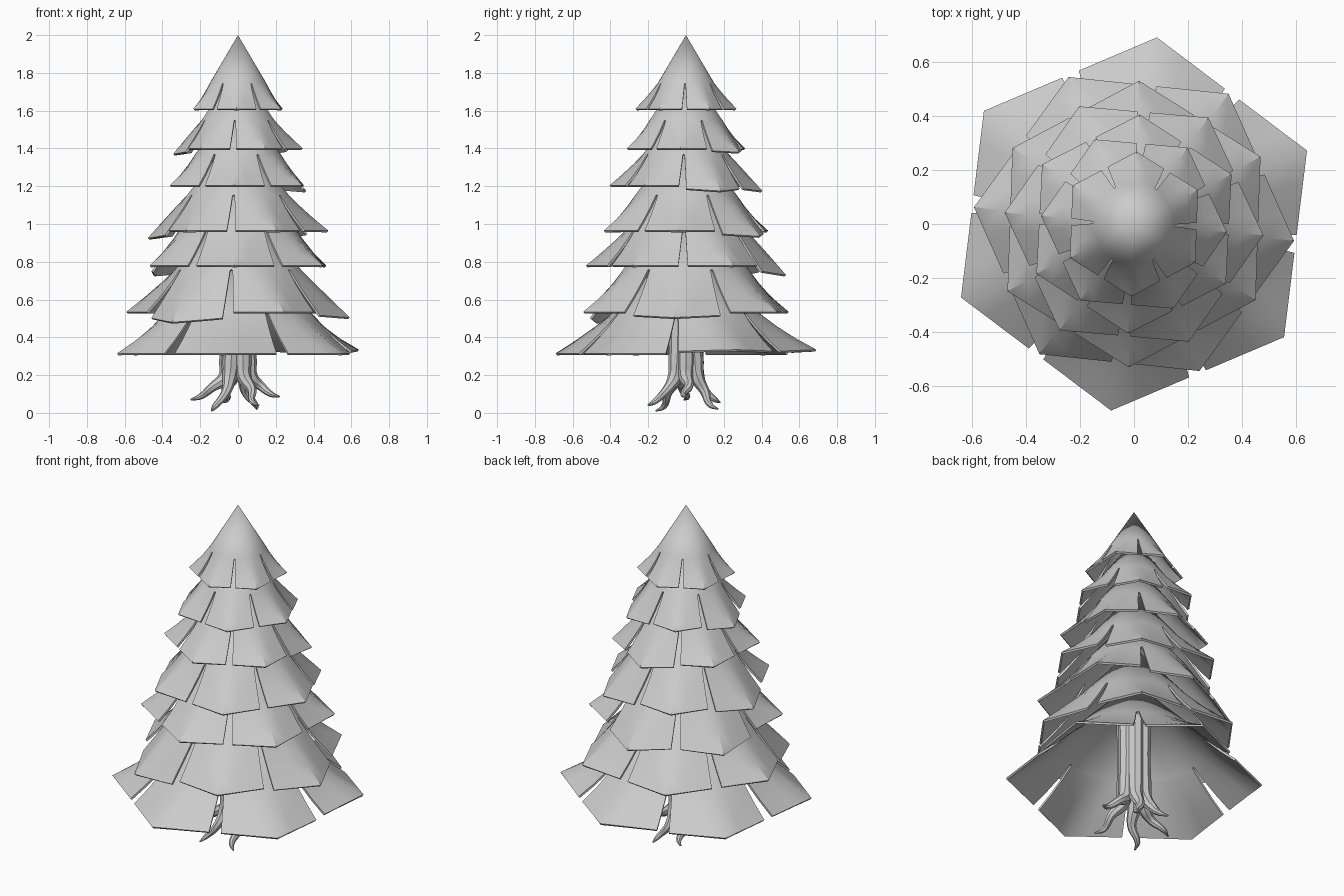
import bpy, bmesh, math
from mathutils import Vector

if "Cube" in bpy.data.objects:
    bpy.data.objects.remove(bpy.data.objects["Cube"])

# rim height, corner radius, slit height, total height, corner angle, {petal: tip droop}
TIERS = [
    (0.315, 0.695, 0.215, 0.62, 23, {0: -0.02, 1: -0.02}),
    (0.535, 0.595, 0.225, 0.62, -6, {0: 0.03, 4: 0.055}),
    (0.78, 0.53, 0.21, 0.58, 28, {2: 0.05, 1: 0.05}),
    (0.965, 0.48, 0.19, 0.54, -5, {1: 0.03, 3: 0.04}),
    (1.205, 0.405, 0.165, 0.48, 27, {0: 0.03, 1: 0.03}),
    (1.40, 0.345, 0.15, 0.43, -5, {1: 0.02, 3: 0.03}),
    (1.61, 0.268, 0.135, 0.39, 28, {}),
]


def smooth(ob):
    bpy.ops.object.select_all(action='DESELECT')
    ob.select_set(True)
    bpy.context.view_layer.objects.active = ob
    bpy.ops.object.shade_smooth_by_angle(angle=math.radians(35))


def tier(name, zb, R, slit, height, rot, droop):
    """Cone whose skirt is slit into six pointed petals."""
    bm = bmesh.new()
    cols = 6
    r_slit = 0.56 * R
    for k in range(6):
        centre = math.radians(rot + 60 * k)
        rows = []
        # (fraction down the petal, half gap)
        for t, gap in ((0, 0), (0.02, 0.007), (0.33, 0.014), (0.67, 0.022), (1, 0.03)):
            row = []
            for c in range(cols + 1):
                s = 2 * c / cols - 1
                a30 = math.radians(30)
                rad = r_slit + (R * 0.9 - r_slit) * t
                a = s * (a30 - gap * R / 0.6 / rad)
                r_rim = R * math.cos(a30) / math.cos(a30 - abs(a))
                r = r_slit + (r_rim - r_slit) * t - 0.06 * R * t * (1 - t)
                z = zb + slit * (1 - t) - droop.get(k, 0) * t * t * (1 - 0.4 * abs(s))
                row.append(bm.verts.new((r * math.cos(centre + a), r * math.sin(centre + a), z)))
            rows.append(row)
        # upper cone up to the apex
        apex = bm.verts.new((0, 0, zb + height))
        for c in range(cols):
            bm.faces.new((apex, rows[0][c], rows[0][c + 1]))
        for hi, lo in zip(rows, rows[1:]):
            for c in range(cols):
                bm.faces.new((hi[c], lo[c], lo[c + 1], hi[c + 1]))
    bmesh.ops.remove_doubles(bm, verts=bm.verts, dist=0.0005)
    bm.normal_update()
    me = bpy.data.meshes.new(name)
    bm.to_mesh(me)
    bm.free()
    ob = bpy.data.objects.new(name, me)
    bpy.context.collection.objects.link(ob)
    bpy.context.view_layer.objects.active = ob
    mod = ob.modifiers.new("thickness", 'SOLIDIFY')
    mod.thickness = 0.012
    mod.offset = -1
    bpy.ops.object.modifier_apply(modifier=mod.name)
    smooth(ob)


for i, spec in enumerate(TIERS):
    tier(f"foliage_tier_{i + 1}", *spec)

# Trunk: six fused stems, each running down into a wavy root
TIPS = [(-0.25, -0.01, 0.07), (0.22, 0.0, 0.085), (-0.14, -0.16, 0.01),
        (0.11, -0.20, 0.04), (0.10, 0.17, 0.02), (-0.09, 0.18, 0.055)]
cu = bpy.data.curves.new("trunk_roots", 'CURVE')
cu.dimensions = '3D'
cu.bevel_depth = 0.045
cu.bevel_resolution = 2
cu.resolution_u = 5
cu.use_fill_caps = True
for tip in TIPS:
    tip = Vector(tip)
    flat = Vector((tip.x, tip.y, 0))
    out = flat.normalized()
    side = Vector((-out.y, out.x, 0)) * 0.015
    drop = 0.2 - tip.z
    pts = [(out * 0.055 + Vector((0, 0, 0.8)), 1.0),
           (out * 0.055 + Vector((0, 0, 0.27)), 1.0),
           (out * 0.068 + Vector((0, 0, 0.19)), 0.85),
           (flat * 0.55 + side + Vector((0, 0, tip.z + drop * 0.5)), 0.55),
           (flat * 0.8 - side + Vector((0, 0, tip.z + drop * 0.12)), 0.35),
           (tip, 0.1)]
    sp = cu.splines.new('BEZIER')
    sp.bezier_points.add(len(pts) - 1)
    for bp, (co, rad) in zip(sp.bezier_points, pts):
        bp.co = co
        bp.radius = rad
        bp.handle_left_type = bp.handle_right_type = 'AUTO'
trunk = bpy.data.objects.new("trunk_roots", cu)
bpy.context.collection.objects.link(trunk)
bpy.ops.object.select_all(action='DESELECT')
trunk.select_set(True)
bpy.context.view_layer.objects.active = trunk
bpy.ops.object.convert(target='MESH')
smooth(bpy.context.view_layer.objects.active)
